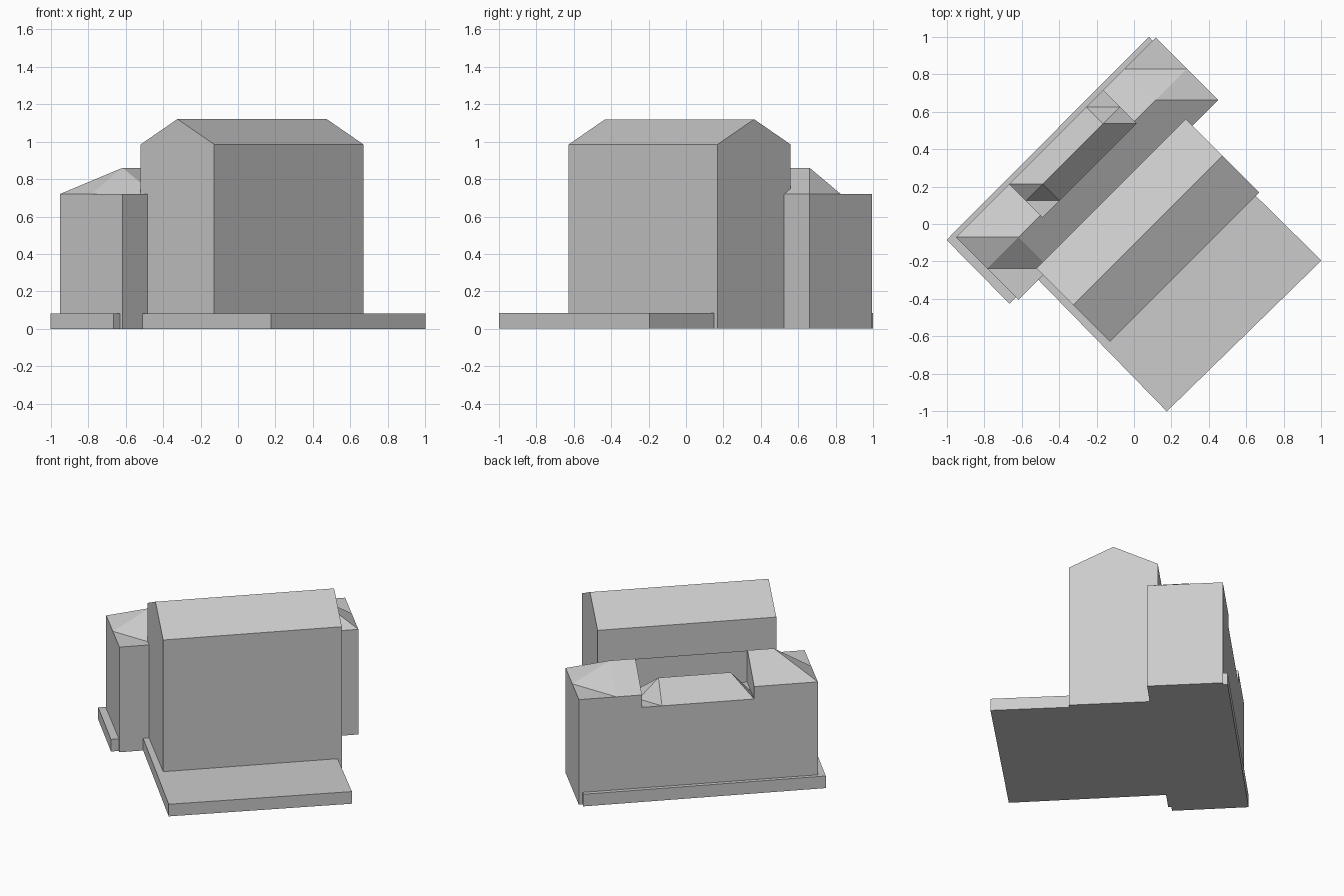
import bpy, bmesh
from math import radians
from mathutils import Matrix

if "Cube" in bpy.data.objects:
    bpy.data.objects.remove(bpy.data.objects["Cube"])

TURN = Matrix.Rotation(radians(45), 4, 'Z')   # the house stands diagonally
GREY = (0.6, 0.6, 0.6, 1)
grey = bpy.data.materials.new("plain grey")
grey.use_nodes = True
grey.diffuse_color = GREY
grey.node_tree.nodes["Principled BSDF"].inputs["Base Color"].default_value = GREY


def finish(name, bm, turn=True):
    """Turn a bmesh into a named grey object."""
    if turn:
        bm.transform(TURN)
    bmesh.ops.recalc_face_normals(bm, faces=bm.faces)
    mesh = bpy.data.meshes.new(name)
    bm.to_mesh(mesh)
    bm.free()
    mesh.materials.append(grey)
    obj = bpy.data.objects.new(name, mesh)
    bpy.context.collection.objects.link(obj)
    return obj


def extrude(name, points, offset, turn=True):
    """Extrude a flat outline along an offset."""
    bm = bmesh.new()
    face = bm.faces.new([bm.verts.new(p) for p in points])
    new = bmesh.ops.extrude_face_region(bm, geom=[face])["geom"]
    bmesh.ops.translate(bm, vec=offset,
                        verts=[g for g in new if isinstance(g, bmesh.types.BMVert)])
    return finish(name, bm, turn)


def facet_roof_block(name, u0, u1, v0, v1, bottom, eave, rise):
    """Box with a ridge roof whose ends fold down to flat corner triangles.
    u runs along the ridge, v across it; the two ends are point-symmetric."""
    bm = bmesh.new()
    mid, half = (v0 + v1) / 2, (v1 - v0) / 2
    V = lambda u, v, z: bm.verts.new((u, v, z))
    base = [V(u, v, bottom) for u, v in ((u0, v0), (u1, v0), (u1, v1), (u0, v1))]
    a, b = V(u0 + half, mid, eave + rise), V(u1 - half, mid, eave + rise)
    rim = [V(u, v, eave) for u, v in (
        (u0, v0), (u0 + half, v0), (u1, v0), (u1, mid),
        (u1, v1), (u1 - half, v1), (u0, v1), (u0, mid))]
    r = rim
    for f in (base,
              (base[0], base[1], r[2], r[1], r[0]),
              (base[1], base[2], r[4], r[3], r[2]),
              (base[2], base[3], r[6], r[5], r[4]),
              (base[3], base[0], r[0], r[7], r[6]),
              (r[1], r[2], b, a), (r[5], r[6], a, b),      # long slopes
              (r[0], r[1], r[7]), (r[1], a, r[7]), (r[7], a, r[6]),
              (r[4], r[5], r[3]), (r[5], b, r[3]), (r[3], b, r[2])):
        bm.faces.new(f)
    return finish(name, bm)


# Low plinth, slightly out of line with the walls; its inner corners hide in them
outline = [(-1, -.085), (-.665, -.425), (-.63, -.39), (-.5, -.24), (-.515, -.293),
           (.175, -1), (1, -.195), (.655, .145), (.25, .5), (.38, .63), (.08, 1)]
extrude("plinth", [(x, y, 0) for x, y in outline], (0, 0, .083), turn=False)

# Tall main block with a gable roof
profile = [(-.354, 0), (.2, 0), (.2, .985), (-.077, 1.12), (-.354, .985)]
extrude("main_block", [(-.534, v, z) for v, z in profile], (1.126, 0, 0))

# Lower rear wing with a notch cut out of its back slope
wing = facet_roof_block("rear_wing", -.721, .785, .15, .622, 0, .72, .14)
n0, n1, nv = -.32, .387, .37
cutter = extrude("notch_cutter", [(n0, nv, .6), (n1, nv, .6), (n1, .8, .6), (n0, .8, .6)],
                 (0, 0, .5))
cut = wing.modifiers.new("notch", 'BOOLEAN')
cut.operation = 'DIFFERENCE'
cut.solver = 'EXACT'
cut.object = cutter
bpy.context.view_layer.objects.active = wing
bpy.ops.object.modifier_apply(modifier=cut.name)
bpy.data.objects.remove(cutter)

# Small sunken roof filling the notch
facet_roof_block("sunken_roof", n0, n1, nv, .622, .5, .635, .135)
